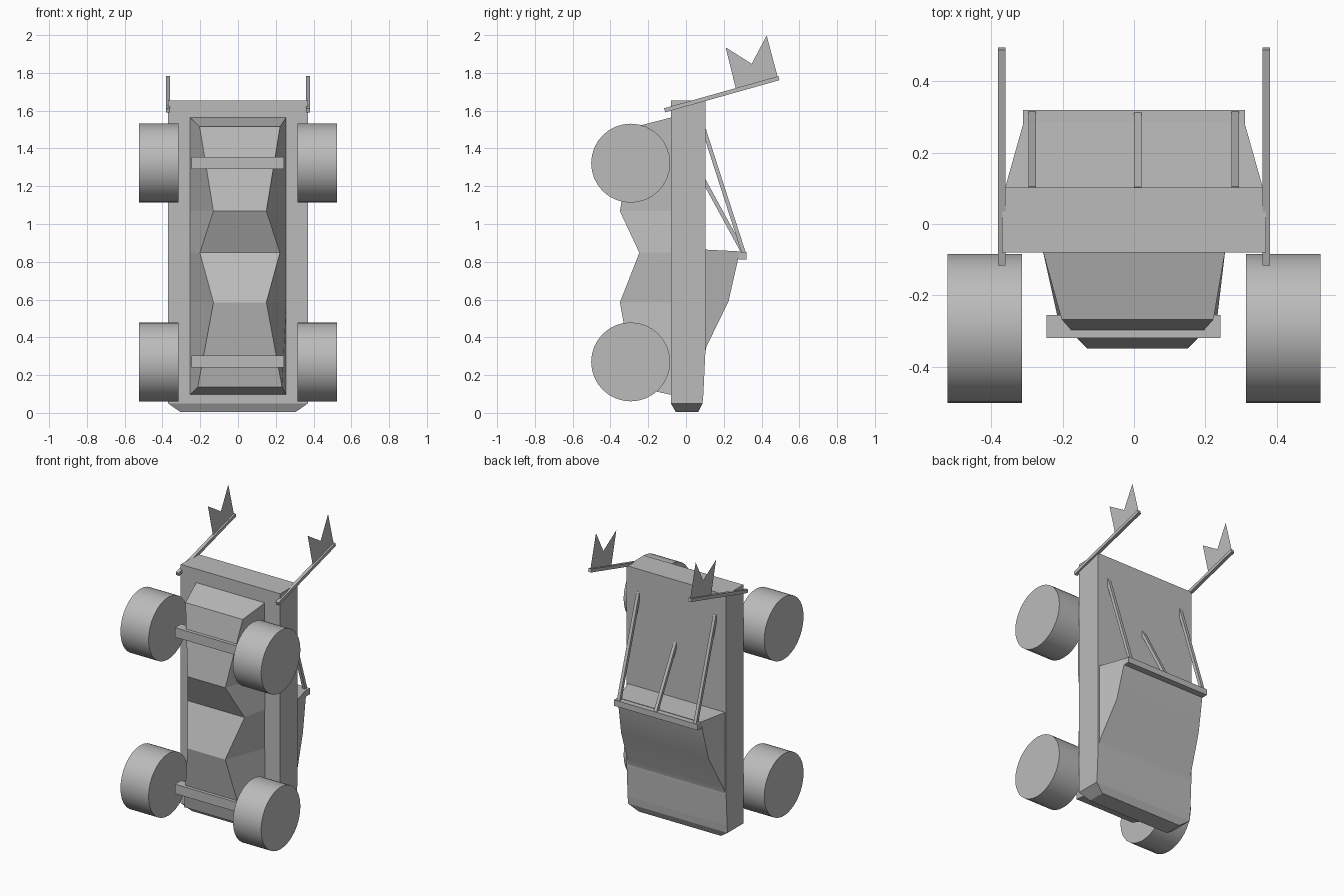
import bpy, bmesh, math
from mathutils import Vector

cube = bpy.data.objects.get("Cube")
if cube:
    bpy.data.objects.remove(cube, do_unlink=True)

grey = bpy.data.materials.new("plain_grey")
grey.use_nodes = True
COL = (0.5, 0.5, 0.5, 1)
grey.diffuse_color = COL
grey.node_tree.nodes["Principled BSDF"].inputs["Base Color"].default_value = COL


def finish(name, bm, smooth=None):
    """Turn a bmesh into a named, coloured object."""
    bmesh.ops.recalc_face_normals(bm, faces=bm.faces)
    me = bpy.data.meshes.new(name)
    bm.to_mesh(me)
    bm.free()
    me.materials.append(grey)
    ob = bpy.data.objects.new(name, me)
    bpy.context.collection.objects.link(ob)
    if smooth:
        bpy.ops.object.select_all(action='DESELECT')
        ob.select_set(True)
        bpy.context.view_layer.objects.active = ob
        bpy.ops.object.shade_smooth_by_angle(angle=math.radians(smooth))
    return ob


def loft(name, rings, smooth=None):
    """Skin a list of equal-length rings and cap both ends."""
    bm = bmesh.new()
    loops = [[bm.verts.new(p) for p in r] for r in rings]
    n = len(rings[0])
    for a, b in zip(loops, loops[1:]):
        for i in range(n):
            j = (i + 1) % n
            bm.faces.new((a[i], a[j], b[j], b[i]))
    bm.faces.new(loops[0])
    bm.faces.new(loops[-1])
    return finish(name, bm, smooth)


def box(name, x0, x1, y0, y1, z0, z1):
    return loft(name, [[(x0, y0, z), (x1, y0, z), (x1, y1, z), (x0, y1, z)] for z in (z0, z1)])


def bar(name, a, b, w):
    """Square rod between two points in a plane of constant x."""
    a, b = Vector(a), Vector(b)
    u = Vector((1, 0, 0)) * w / 2
    v = (b - a).normalized().cross(Vector((1, 0, 0))) * w / 2
    return loft(name, [[p + u + v, p - u + v, p - u - v, p + u - v] for p in (a, b)])


# Main slab with a chamfered nose: z, half width, y min, y max
slab = [(0.005, 0.305, -0.055, 0.065), (0.015, 0.32, -0.06, 0.07), (0.05, 0.37, -0.08, 0.087),
        (0.1, 0.37, -0.08, 0.092), (0.31, 0.37, -0.08, 0.102), (1.655, 0.37, -0.08, 0.102)]
loft("body_slab", [[(-w, a, z), (w, a, z), (w, b, z), (-w, b, z)] for z, w, a, b in slab])

# Faceted underbody: base z, crest z, crest half width, crest y
under = [(0.095, 0.137, 0.223, -0.268), (0.585, 0.585, 0.14, -0.35), (0.848, 0.848, 0.212, -0.247),
         (1.068, 1.068, 0.14, -0.35), (1.565, 1.515, 0.213, -0.268)]
loft("underbody", [[(-0.256, -0.075, zb), (-w + 0.01, y, zc), (w + 0.01, y, zc), (0.256, -0.075, zb)]
                   for zb, zc, w, y in under])

# Cabin: base z, roof z, roof half width, roof y
cabin = [(0.31, 0.31, 0.365, 0.1), (0.35, 0.35, 0.358, 0.108), (0.59, 0.59, 0.325, 0.225),
         (0.81, 0.81, 0.312, 0.275), (0.865, 0.855, 0.31, 0.285)]
loft("cabin", [[(-0.365, 0.09, zb), (-w, y, zr), (w, y, zr), (0.365, 0.09, zb)]
               for zb, zr, w, y in cabin], smooth=30)
box("roof_bar", -0.311, 0.311, 0.278, 0.32, 0.812, 0.852)

# Struts from the roof bar to the rear deck
for name, x, z in (("right_strut", -0.286, 1.50), ("middle_strut", 0.01, 1.23), ("left_strut", 0.284, 1.50)):
    bar(name, (x, 0.308, 0.84), (x, 0.095, z), 0.021)

# Axles and wheels
for end, z in (("lower", 0.27), ("upper", 1.322)):
    box(end + "_axle", -0.245, 0.243, -0.32, -0.255, z - 0.031, z + 0.033)
    for side, s in (("left", 1), ("right", -1)):
        rings = []
        for x in (0.314, 0.523):
            rings.append([(s * x, -0.293 + 0.209 * math.cos(t), z + 0.209 * math.sin(t))
                          for t in (2 * math.pi * i / 32 for i in range(32))])
        loft(f"{end}_{side}_wheel", rings, smooth=30)

# Tail poles with flat pointed fins
FIN = [(0.264, 1.715), (0.21, 1.935), (0.348, 1.848), (0.427, 1.998), (0.485, 1.78)]
for side, s in (("left", 1), ("right", -1)):
    x = s * 0.371
    bar(side + "_tail_pole", (x, -0.113, 1.602), (x, 0.492, 1.772), 0.022)
    bm = bmesh.new()
    bm.faces.new([bm.verts.new((x, y, z)) for y, z in FIN])
    finish(side + "_tail_fin", bm)
